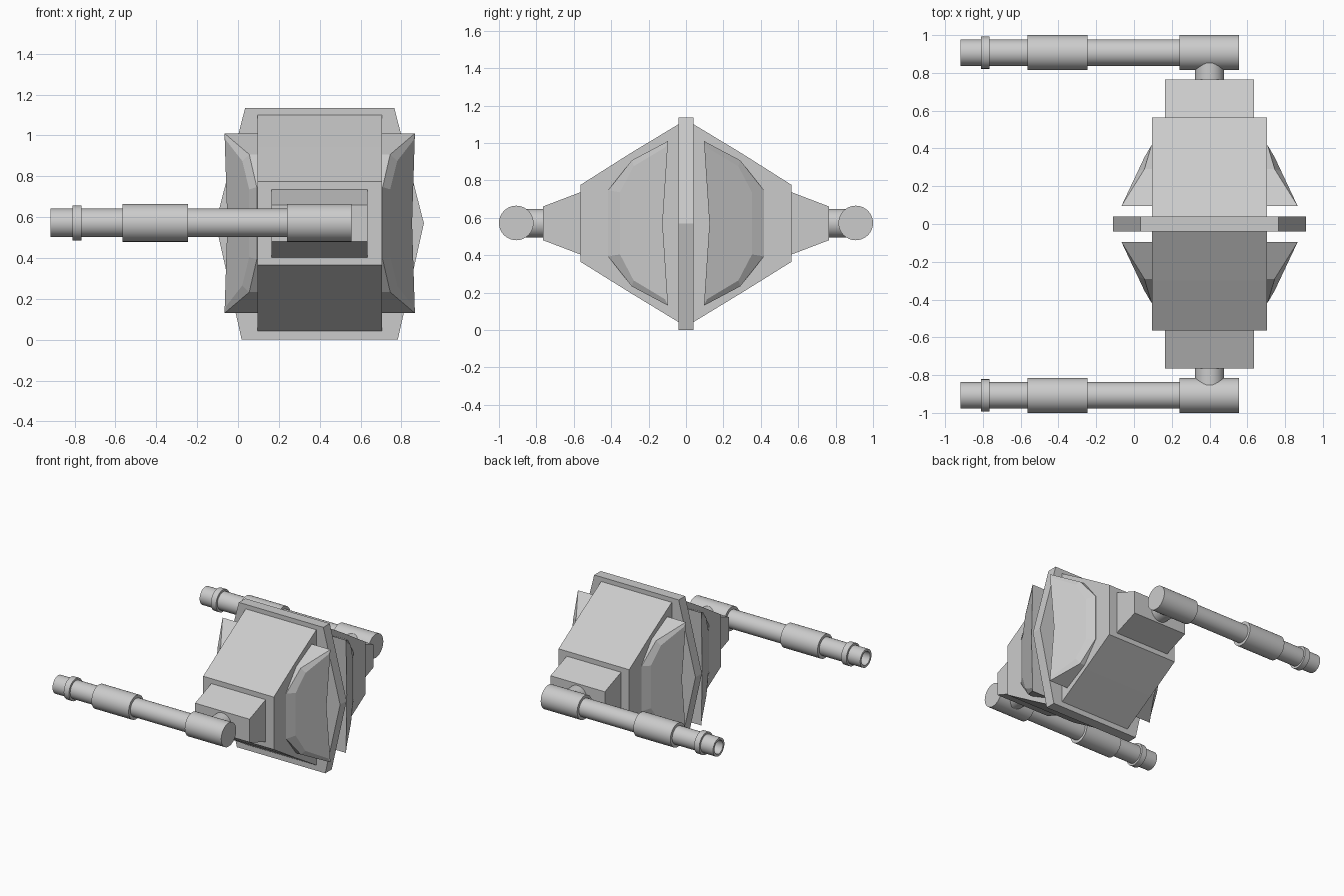
import bpy, bmesh, math
from mathutils import Matrix, Vector

if "Cube" in bpy.data.objects:
    bpy.data.objects.remove(bpy.data.objects["Cube"])

CX, CZ = 0.4, 0.57   # axis of the pod


def finish(name, bm, smooth=False):
    bmesh.ops.recalc_face_normals(bm, faces=bm.faces[:])
    me = bpy.data.meshes.new(name)
    bm.to_mesh(me)
    bm.free()
    if smooth:
        me.shade_smooth()
        me.set_sharp_from_angle(angle=math.radians(35))
    ob = bpy.data.objects.new(name, me)
    bpy.context.collection.objects.link(ob)
    return ob


def loft(name, rings, smooth=False):
    """Skin a list of equal-length closed rings and cap both ends."""
    bm = bmesh.new()
    vs = [[bm.verts.new(p) for p in r] for r in rings]
    n = len(rings[0])
    for a, b in zip(vs, vs[1:]):
        for i in range(n):
            j = (i + 1) % n
            bm.faces.new((a[i], a[j], b[j], b[i]))
    bm.faces.new(vs[0])
    bm.faces.new(vs[-1])
    return finish(name, bm, smooth)


def circle(c, u, v, r, n=32):
    return [c + r * (u * math.cos(2 * math.pi * i / n) + v * math.sin(2 * math.pi * i / n))
            for i in range(n)]


X, Y, Z = Vector((1, 0, 0)), Vector((0, 1, 0)), Vector((0, 0, 1))

# Central hexagonal plate
plate = [(0.018, 0), (0.782, 0), (0.91, CZ), (0.765, 1.135), (0.035, 1.135), (-0.11, CZ)]
loft("centre_plate", [[(x, y, z) for x, z in plate] for y in (-0.04, 0.04)])

# Main body, tapering towards both sides
half = [(0.04, 1.1), (0.3, 0.943), (0.565, 0.775), (0.565, 0.365), (0.3, 0.2), (0.04, 0.042)]
body = half + [(-y, z) for y, z in reversed(half)]
loft("main_body", [[(x, y, z) for y, z in body] for x in (0.095, 0.705)])

# Flared side panels: wall, chamfer, sloping outer face
up_out = [(0.096, 1.01), (0.29, 0.907), (0.416, 0.747)]
up_in = [(0.112, 0.976), (0.28, 0.875), (0.353, 0.736)]


def panel_outline(up, mid):
    return up + [(y, 2 * CZ - z) for y, z in reversed(up)] + [(mid, CZ)]


def slope(y):
    return 0.745 + 0.47 * (0.353 - y)


outer, inner = panel_outline(up_out, 0.125), panel_outline(up_in, 0.14)
wall_x = [0.866, 0.745, 0.708, 0.708, 0.745, 0.866, 0.852]
panel = [[(0.68, y, z) for y, z in outer],
         [(x, y, z) for x, (y, z) in zip(wall_x, outer)],
         [(slope(y), y, z) for y, z in inner]]

for s, side in ((-1, "front"), (1, "rear")):
    # Stepped mount block
    loft(side + "_mount", [[(x, s * y, CZ + h * t) for x, t in
                            ((0.165, -1), (0.635, -1), (0.635, 1), (0.165, 1))]
                           for y, h in ((0.55, 0.172), (0.765, 0.09))])
    # Pivot joining mount and barrel
    loft(side + "_pivot", [circle(Vector((CX, s * y, CZ)), X, Z, 0.077)
                           for y in (0.75, 0.9)], True)
    # Barrel with breech, sleeve, muzzle ring and bore
    profile = [(0.555, 0.0925), (0.24, 0.0925), (0.24, 0.07), (-0.245, 0.07),
               (-0.245, 0.0925), (-0.565, 0.0925), (-0.565, 0.07), (-0.765, 0.07),
               (-0.765, 0.086), (-0.81, 0.086), (-0.81, 0.07), (-0.918, 0.07),
               (-0.918, 0.052), (-0.84, 0.052)]
    loft(side + "_barrel", [circle(Vector((x, s * 0.9075, CZ + 0.002)), Y, Z, r)
                            for x, r in profile], True)
    for m, end in ((-1, "left"), (1, "right")):
        loft(f"{side}_{end}_panel", [[(CX + m * (x - CX), s * y, z) for x, y, z in ring]
                                     for ring in panel])
